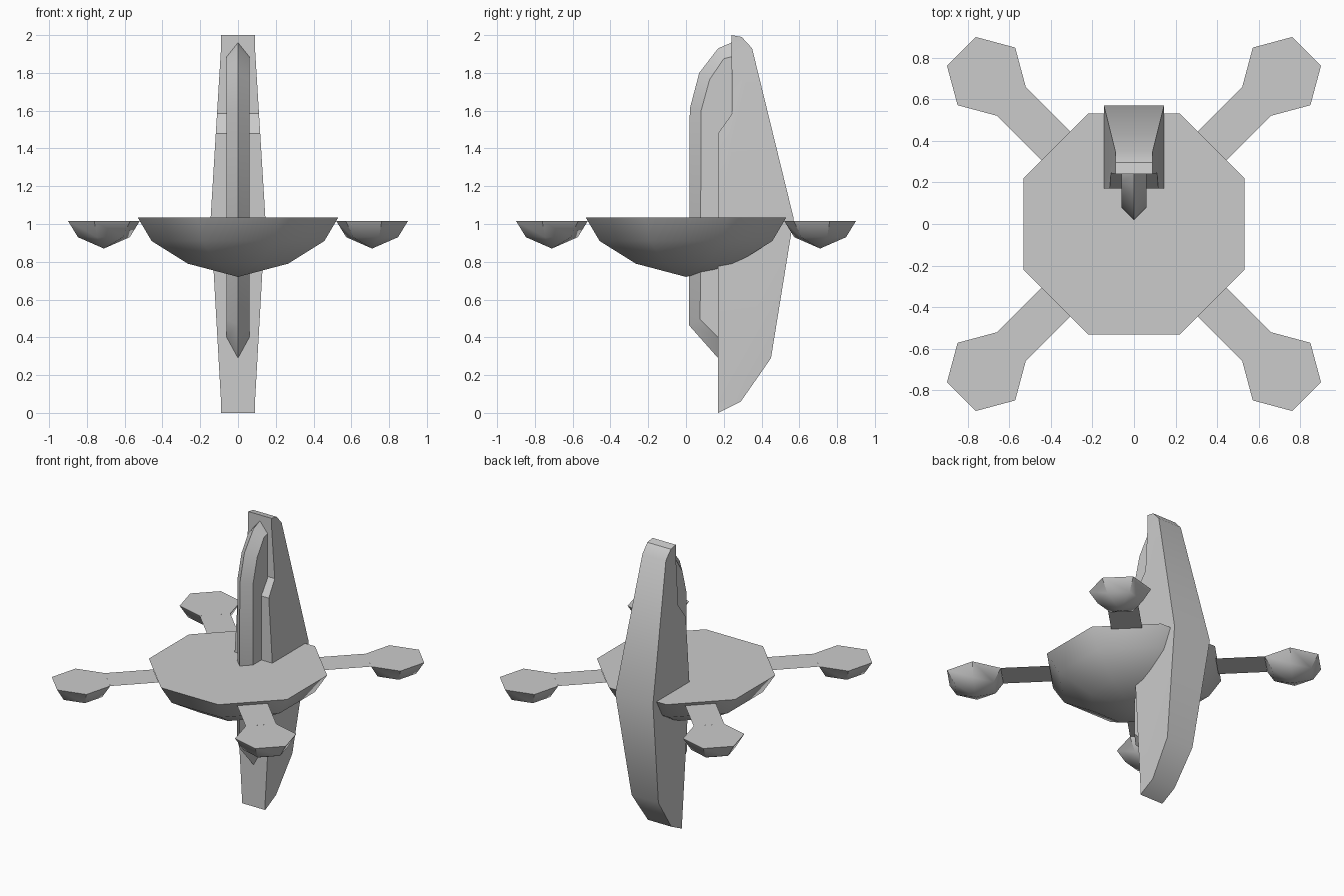
import bpy, bmesh
from math import sin, cos, pi, radians

if "Cube" in bpy.data.objects:
    bpy.data.objects.remove(bpy.data.objects["Cube"])


def finish(bm, name, angle=None):
    bmesh.ops.recalc_face_normals(bm, faces=bm.faces)
    mesh = bpy.data.meshes.new(name)
    bm.to_mesh(mesh)
    bm.free()
    obj = bpy.data.objects.new(name, mesh)
    bpy.context.collection.objects.link(obj)
    if angle:
        bpy.ops.object.select_all(action='DESELECT')
        obj.select_set(True)
        bpy.context.view_layer.objects.active = obj
        bpy.ops.object.shade_smooth_by_angle(angle=radians(angle))
    return obj


def bowl(name, sides, phase, rings, tip, cx=0, cy=0):
    """Flat-topped faceted bowl closing to a point underneath."""
    bm = bmesh.new()
    loops = [[bm.verts.new((cx + r * cos(phase + 2 * pi * i / sides),
                            cy + r * sin(phase + 2 * pi * i / sides), z))
              for i in range(sides)] for r, z in rings]
    apex = bm.verts.new((cx, cy, tip))
    bm.faces.new(loops[0])
    for i in range(sides):
        j = (i + 1) % sides
        for a, b in zip(loops, loops[1:]):
            bm.faces.new((a[i], a[j], b[j], b[i]))
        bm.faces.new((loops[-1][i], loops[-1][j], apex))
    return finish(bm, name, 50)


# Octagonal hull
bowl("hull", 8, pi / 8, [(0.575, 1.035), (0.495, 0.91), (0.287, 0.79)], 0.72)

# Four hexagonal pods with thin flat arms
for k in range(4):
    a = pi / 4 + k * pi / 2
    bowl(f"pod_{k + 1}", 6, a + pi / 6, [(0.196, 1.015), (0.142, 0.93)], 0.87,
         1.004 * cos(a), 1.004 * sin(a))
    bm = bmesh.new()
    bm.faces.new([bm.verts.new((d * cos(a) - w * sin(a), d * sin(a) + w * cos(a), 1.015))
                  for d, w in ((0.525, -0.098), (0.834, -0.098), (0.834, 0.098), (0.525, 0.098))])
    bm.normal_update()
    arm = finish(bm, f"arm_{k + 1}")
    if arm.data.polygons[0].normal.z < 0:
        arm.data.flip_normals()

# Tall fin: side profile (y, z), widest at hull level
profile = [(0.24, 2.0), (0.295, 1.99), (0.35, 1.93), (0.57, 1.03), (0.45, 0.29),
           (0.29, 0.06), (0.17, 0.0), (0.17, 1.48), (0.245, 1.585)]
bm = bmesh.new()
left = [bm.verts.new((-1, y, z)) for y, z in profile]
right = [bm.verts.new((1, y, z)) for y, z in profile]
bm.faces.new(left)
bm.faces.new(right)
for i in range(len(profile)):
    j = (i + 1) % len(profile)
    bm.faces.new((left[i], left[j], right[j], right[i]))
for z in (0.06, 1.03, 1.93):
    bmesh.ops.bisect_plane(bm, geom=bm.verts[:] + bm.edges[:] + bm.faces[:],
                           dist=1e-4, plane_co=(0, 0, z), plane_no=(0, 0, 1))
for v in bm.verts:
    span = 0.90 if v.co.z > 1.03 else 0.97
    v.co.x *= 0.145 - 0.055 * min(1, abs(v.co.z - 1.03) / span)
finish(bm, "fin", 35)

# Wedge-shaped leading blade: centre ridge and side shoulders (y, z)
ridge = [(0.24, 1.96), (0.17, 1.93), (0.07, 1.80), (0.02, 1.61), (0.015, 0.465), (0.17, 0.29)]
shoulder = [(0.24, 1.885), (0.20, 1.875), (0.125, 1.765), (0.08, 1.60), (0.075, 0.495), (0.17, 0.40)]
bm = bmesh.new()
mid = [bm.verts.new((0, y, z)) for y, z in ridge]
for s in (-1, 1):
    side = [bm.verts.new((s * 0.06, y, z)) for y, z in shoulder]
    for i in range(len(ridge) - 1):
        bm.faces.new((mid[i], mid[i + 1], side[i + 1], side[i]))
    back = bm.verts.new((s * 0.06, 0.24, 0.40))
    bm.faces.new(side + [back])
finish(bm, "blade", 35)
